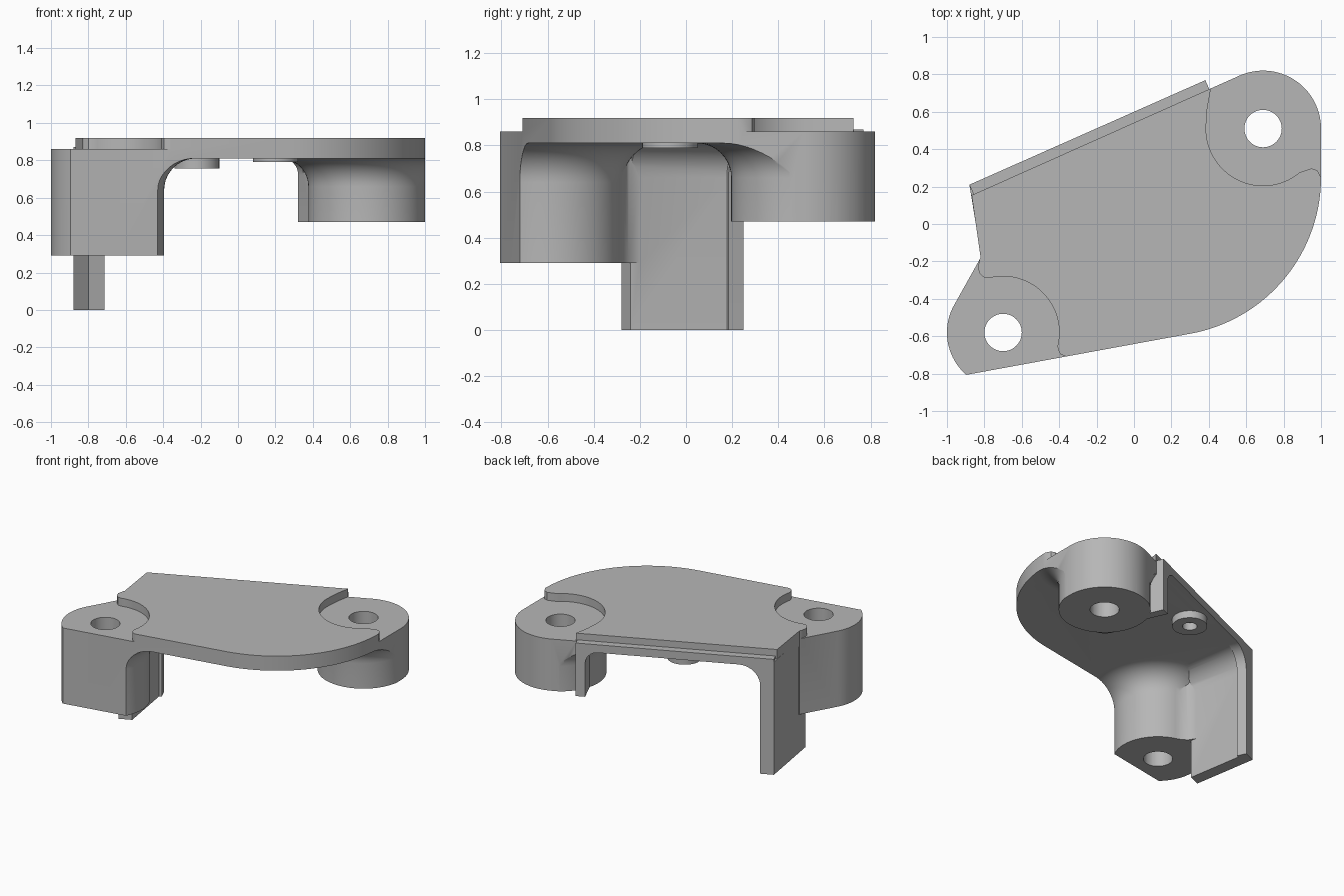
import bpy, bmesh
from math import cos, sin, radians, pi
from mathutils import Vector

cube = bpy.data.objects.get("Cube")
if cube:
    bpy.data.objects.remove(cube, do_unlink=True)

grey = bpy.data.materials.new("plain grey")
grey.use_nodes = True
grey.diffuse_color = (0.47, 0.47, 0.47, 1)
grey.node_tree.nodes["Principled BSDF"].inputs["Base Color"].default_value = (0.47, 0.47, 0.47, 1)

TOP, RECESS, UNDER = 0.92, 0.86, 0.81
BOSS_A, BOSS_B = (0.69, 0.51), (-0.7, -0.58)


def arc(centre, r, a0, a1, n=16):
    """Points of an arc, angles in degrees."""
    angles = [radians(a0 + (a1 - a0) * i / n) for i in range(n + 1)]
    return [(centre[0] + r * cos(a), centre[1] + r * sin(a)) for a in angles]


def finish(name, bm):
    bmesh.ops.recalc_face_normals(bm, faces=bm.faces)
    mesh = bpy.data.meshes.new(name)
    bm.to_mesh(mesh)
    bm.free()
    mesh.materials.append(grey)
    ob = bpy.data.objects.new(name, mesh)
    bpy.context.collection.objects.link(ob)
    return ob


def extrude(name, points, vec):
    """Extrude a flat polygon of 3D points along a vector."""
    bm = bmesh.new()
    face = bm.faces.new([bm.verts.new(p) for p in points])
    new = bmesh.ops.extrude_face_region(bm, geom=[face], use_keep_orig=True)["geom"]
    bmesh.ops.translate(bm, vec=vec, verts=[g for g in new if isinstance(g, bmesh.types.BMVert)])
    return finish(name, bm)


def prism(name, outline, z0, z1):
    return extrude(name, [(x, y, z0) for x, y in outline], (0, 0, z1 - z0))


def lathe(name, profile, centre, n=64):
    """Revolve a closed (radius, z) loop around a vertical axis."""
    bm = bmesh.new()
    rings = [[bm.verts.new((centre[0] + r * cos(2 * pi * i / n),
                            centre[1] + r * sin(2 * pi * i / n), z)) for r, z in profile]
             for i in range(n)]
    m = len(profile)
    for i in range(n):
        a, b = rings[i], rings[(i + 1) % n]
        for j in range(m):
            k = (j + 1) % m
            bm.faces.new((a[j], b[j], b[k], a[k]))
    return finish(name, bm)


def combine(body, other, operation):
    mod = body.modifiers.new("combine", "BOOLEAN")
    mod.operation, mod.object, mod.solver = operation, other, "EXACT"
    bpy.context.view_layer.objects.active = body
    bpy.ops.object.modifier_apply(modifier=mod.name)
    bpy.data.objects.remove(other, do_unlink=True)


def boss(name, centre, r, bottom, fillet):
    """Round boss flaring into the underside of the plate."""
    flare = arc((r + fillet, UNDER - fillet), fillet, 180, 90, 10)
    loop = [(0.05, bottom), (r, bottom)] + flare + [(r + fillet, 0.85), (0.05, 0.85)]
    return lathe(name, loop, centre)


# Bracket plate with the two screw bosses, trimmed to the outline
body = prism("bracket_body", [(-1.2, -1), (1.2, -1), (1.2, 1), (-1.2, 1)], UNDER, TOP)
combine(body, boss("right_boss", BOSS_A, 0.314, 0.47, 0.15), "UNION")
combine(body, boss("left_boss", BOSS_B, 0.305, 0.29, 0.17), "UNION")
web = [(-0.98, -0.45), (-0.84, -0.17), (-0.72, -0.2), (-0.69, -0.25), (-0.62, -0.29), (-0.7, -0.5)]
combine(body, prism("boss_web", web, 0.29, 0.85), "UNION")
outline = (arc(BOSS_A, 0.31, 114, 0, 32) + arc((0.15, 0.25), 0.85, 0, -80, 40)
           + arc(BOSS_B, 0.3, 229, 151, 20) + [(-0.82, -0.18), (-0.868, 0.154)])
combine(body, prism("outline_trim", outline, -0.5, 1.5), "INTERSECT")

# Side leg and back portal, drawn in the plane of the back edge
along = Vector((0.914, 0.405, 0))
inward = Vector((0.405, -0.914, 0))
start = Vector((-0.88, 0.21, 0))
LENGTH, LEG, POST, LEDGE = 1.38, 0.095, 0.065, 0.87


def back_profile(name, profile, vec):
    return extrude(name, [start + along * u + Vector((0, 0, z)) for u, z in profile], vec)


leg_curve = arc((LEG + 0.15, UNDER - 0.15), 0.15, 180, 90, 10)
post_curve = arc((LENGTH - POST - 0.09, UNDER - 0.09), 0.09, 90, 0, 8)
leg = [(0, 0), (LEG, 0)] + leg_curve + [(LEG + 0.15, 0.85), (0, 0.85)]
combine(body, back_profile("side_leg", leg, (0.08, -0.49, 0)), "UNION")
portal = ([(0, 0), (LEG, 0)] + leg_curve + post_curve
          + [(LENGTH - POST, 0.47), (LENGTH, 0.47), (LENGTH, LEDGE), (0, LEDGE)])
combine(body, back_profile("back_portal", portal, inward * 0.07), "UNION")
post = [(LENGTH - POST, 0.47), (LENGTH, 0.47), (LENGTH, 0.85), (LENGTH - POST, 0.85)]
combine(body, back_profile("back_post", post, inward * 0.2), "UNION")

# Shallow recesses above the bosses, with rounded mouths
recess_b = (arc(BOSS_B, 0.3, -14, 104, 28)
            + [(-0.80, -0.287), (-0.825, -0.265), (-0.835, -0.235), (-0.826, -0.19), (-1.2, -0.19),
               (-1.2, -1), (-0.34, -1), (-0.33, -0.708), (-0.365, -0.708), (-0.395, -0.695),
               (-0.406, -0.67)])
recess_a = (arc(BOSS_A, 0.305, 175, 310, 32)
            + [(0.92, 0.288), (0.95, 0.297), (0.98, 0.287), (1.0, 0.25), (1.2, 0.25),
               (1.2, 1), (0.5, 1), (0.41, 0.72), (0.392, 0.62)])
combine(body, prism("left_recess", recess_b, RECESS, 1.2), "DIFFERENCE")
combine(body, prism("right_recess", recess_a, RECESS, 1.2), "DIFFERENCE")

# Screw holes
for centre in (BOSS_A, BOSS_B):
    combine(body, prism("screw_hole", arc(centre, 0.1, 0, 352.5, 47), -0.5, 1.5), "DIFFERENCE")

# Small spacer rings under the plate
spacers = [lathe(name, [(0.05, z), (0.12, z), (0.12, UNDER + 0.01), (0.05, UNDER + 0.01)], centre, 40)
           for name, centre, z in (("back_spacer", (-0.22, 0.33), 0.755),
                                   ("front_spacer", (0.2, -0.07), 0.79))]

# Smooth curves, crisp edges
bpy.ops.object.select_all(action="DESELECT")
for ob in [body] + spacers:
    ob.select_set(True)
bpy.context.view_layer.objects.active = body
bpy.ops.object.shade_smooth_by_angle(angle=radians(30))
